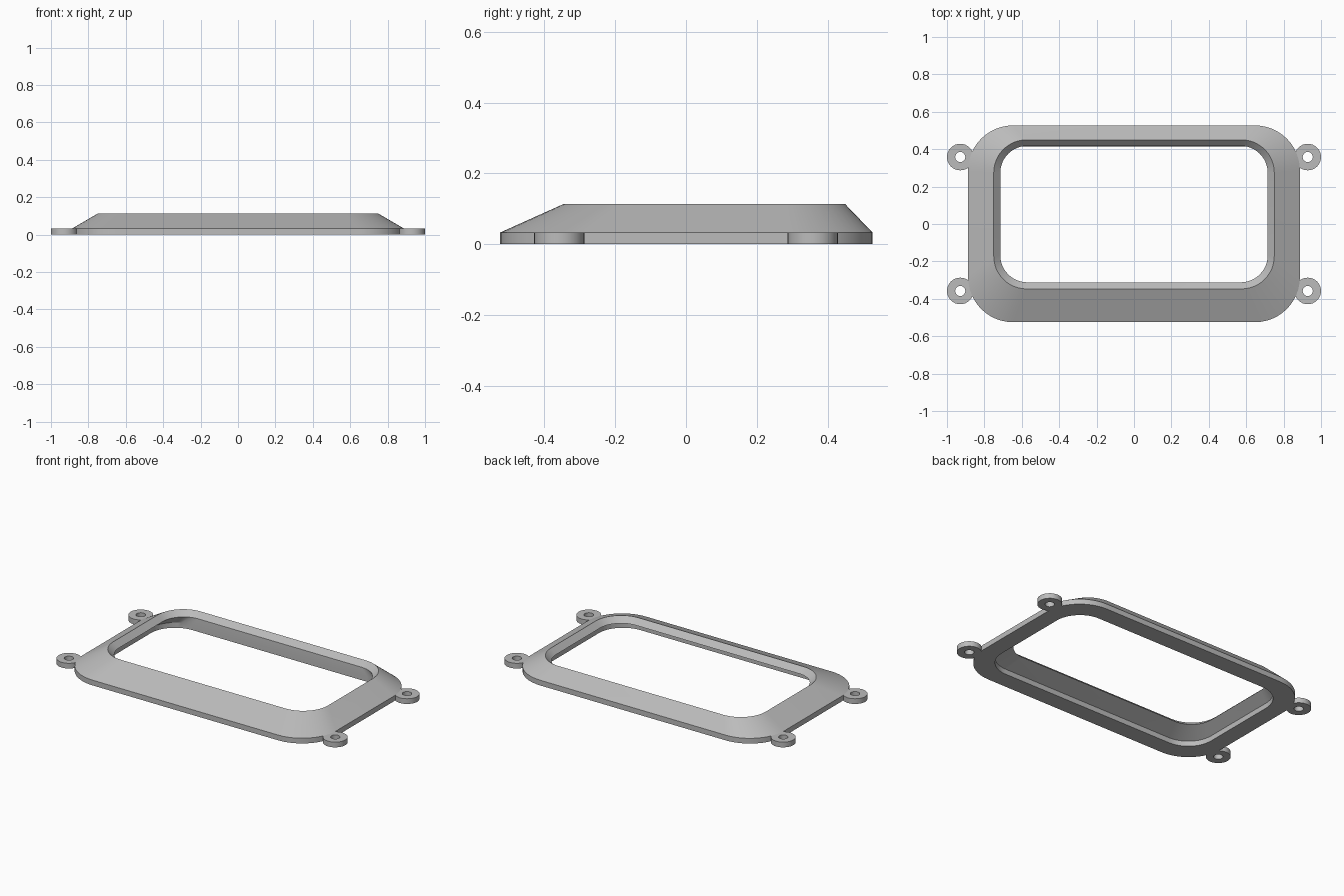
import bpy, bmesh, math

if "Cube" in bpy.data.objects:
    bpy.data.objects.remove(bpy.data.objects["Cube"])

SEG = 12  # segments per rounded corner

grey = bpy.data.materials.new("light_grey")
grey.diffuse_color = (0.5, 0.5, 0.5, 1)
grey.use_nodes = True
grey.node_tree.nodes["Principled BSDF"].inputs["Base Color"].default_value = grey.diffuse_color


def rounded_loop(bm, half_x, y_min, y_max, radius, z):
    """Ring of vertices around a rounded rectangle."""
    verts = []
    corners = [(half_x - radius, y_max - radius), (radius - half_x, y_max - radius),
               (radius - half_x, y_min + radius), (half_x - radius, y_min + radius)]
    for i, (cx, cy) in enumerate(corners):
        for k in range(SEG + 1):
            a = math.pi / 2 * (i + k / SEG)
            verts.append(bm.verts.new((cx + radius * math.cos(a), cy + radius * math.sin(a), z)))
    return verts


def circle_loop(bm, cx, cy, radius, z, n=32):
    return [bm.verts.new((cx + radius * math.cos(2 * math.pi * i / n),
                          cy + radius * math.sin(2 * math.pi * i / n), z)) for i in range(n)]


def closed_band(name, bm, loops):
    """Bridge consecutive loops, joining the last to the first."""
    for a, b in zip(loops, loops[1:] + loops[:1]):
        n = len(a)
        for i in range(n):
            j = (i + 1) % n
            bm.faces.new((a[i], a[j], b[j], b[i]))
    bmesh.ops.recalc_face_normals(bm, faces=bm.faces)
    mesh = bpy.data.meshes.new(name)
    bm.to_mesh(mesh)
    bm.free()
    mesh.materials.append(grey)
    ob = bpy.data.objects.new(name, mesh)
    bpy.context.collection.objects.link(ob)
    bpy.ops.object.select_all(action='DESELECT')
    ob.select_set(True)
    bpy.context.view_layer.objects.active = ob
    bpy.ops.object.shade_smooth_by_angle(angle=math.radians(20))


# Bezel: base rim, sloped outside, ridge, inner lip, hollow underside
bm = bmesh.new()
profile = [
    (0.887, -0.525, 0.527, 0.24, 0.0),      # outer base
    (0.887, -0.525, 0.527, 0.24, 0.033),    # top of rim
    (0.75, -0.347, 0.45, 0.175, 0.113),     # ridge
    (0.715, -0.312, 0.418, 0.145, 0.08),    # inner lip
    (0.78, -0.415, 0.415, 0.17, 0.033),     # underside slope
    (0.78, -0.415, 0.415, 0.17, 0.0),       # inner base
]
closed_band("bezel_frame", bm, [rounded_loop(bm, *p) for p in profile])

# Four screw tabs with holes
for sx, side in ((-1, "left"), (1, "right")):
    for sy, end in ((-1, "front"), (1, "back")):
        bm = bmesh.new()
        rings = [(0.071, 0.0), (0.071, 0.033), (0.027, 0.033), (0.027, 0.0)]
        closed_band(f"screw_tab_{end}_{side}", bm,
                    [circle_loop(bm, sx * 0.929, sy * 0.358, r, z) for r, z in rings])
